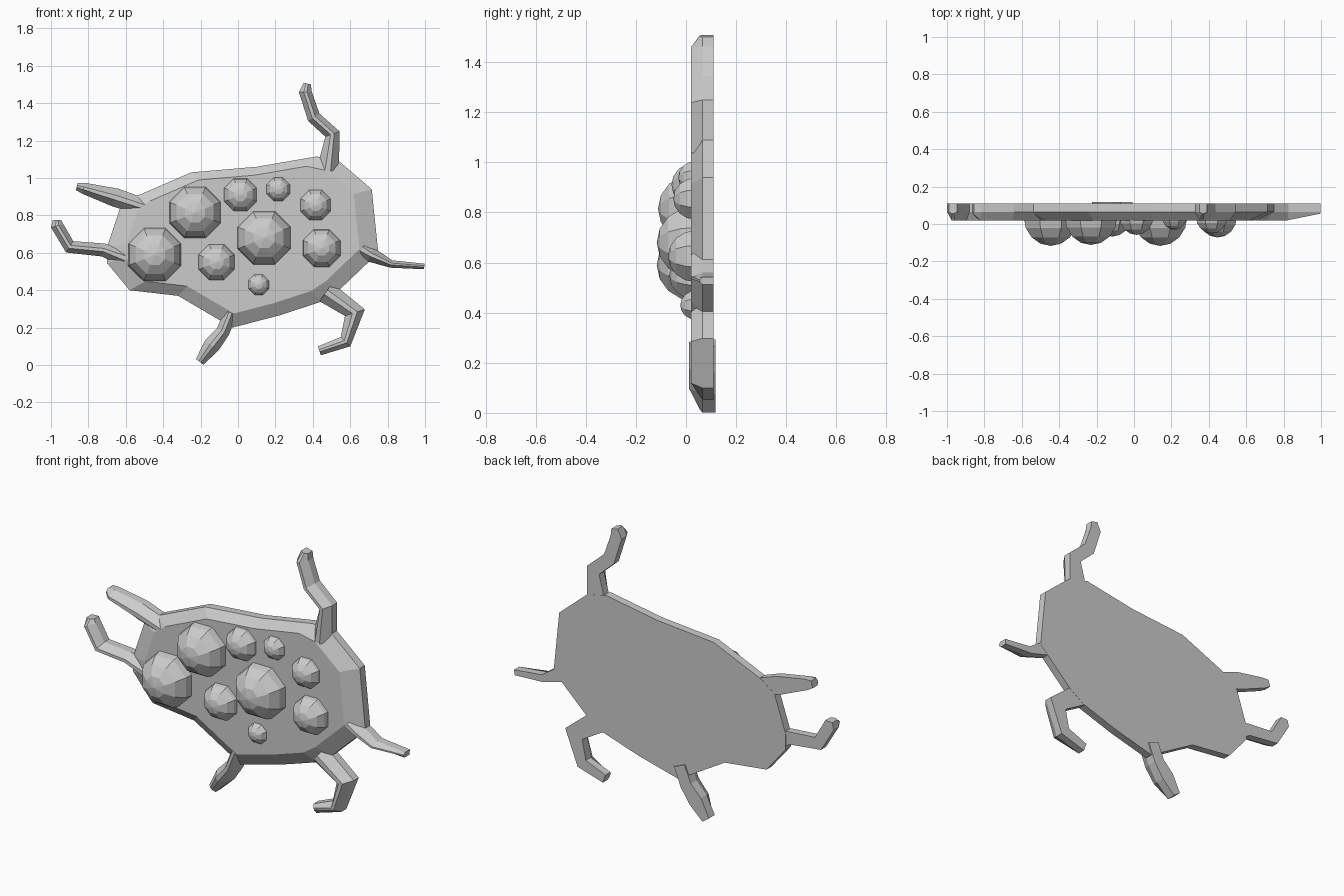
import bpy, bmesh, math
from mathutils import Vector, Matrix

if "Cube" in bpy.data.objects:
    bpy.data.objects.remove(bpy.data.objects["Cube"])

BACK, RIM, FRONT = 0.11, 0.065, 0.02


def finish(bm, name):
    bmesh.ops.recalc_face_normals(bm, faces=bm.faces)
    me = bpy.data.meshes.new(name)
    bm.to_mesh(me)
    bm.free()
    ob = bpy.data.objects.new(name, me)
    bpy.context.collection.objects.link(ob)
    return ob


def loft(name, rings):
    """Skin closed rings of points and cap both ends."""
    bm = bmesh.new()
    loops = [[bm.verts.new(p) for p in r] for r in rings]
    n = len(loops[0])
    for a, b in zip(loops, loops[1:]):
        for i in range(n):
            j = (i + 1) % n
            bm.faces.new((a[i], a[j], b[j], b[i]))
    bm.faces.new(loops[0])
    bm.faces.new(loops[-1])
    return finish(bm, name)


# Flat body plate with a sloped front edge
outline = [(-.55, .90), (-.25, 1.03), (.10, 1.06), (.42, 1.115), (.54, 1.09),
           (.715, .94), (.75, .60), (.54, .40), (.45, .34), (.22, .265),
           (-.03, .20), (-.32, .37), (-.58, .40), (-.70, .545), (-.70, .63),
           (-.63, .84)]
cx, cz = .03, .74


def ring(y, s):
    return [(cx + (x - cx) * s, y, cz + (z - cz) * s) for x, z in outline]


loft("body", [ring(BACK, 1), ring(RIM, 1), ring(FRONT, .86)])


# Bent legs: flat back, ridged front; stations are (x, z, half width)
def leg(name, stations, back=BACK - .001, front=FRONT):
    pts = [Vector((x, z)) for x, z, _ in stations]
    rings = []
    for i, (x, z, w) in enumerate(stations):
        d0 = (pts[i] - pts[max(i - 1, 0)]).normalized()
        d1 = (pts[min(i + 1, len(pts) - 1)] - pts[i]).normalized()
        d = (d0 + d1).normalized()
        n = Vector((-d.y, d.x))
        mitre = w / max(n.dot(Vector((-d1.y, d1.x))), .75) if 0 < i < len(pts) - 1 else w
        ridge = .055 if i == len(pts) - 1 else front
        prof = [(-1, back), (-1, RIM), (-.25, ridge), (.25, ridge), (1, RIM), (1, back)]
        rings.append([(x + n.x * mitre * s, y, z + n.y * mitre * s) for s, y in prof])
    loft(name, rings)


leg("top_leg", [(.48, 1.04, .06), (.505, 1.235, .036), (.405, 1.325, .035),
                (.36, 1.46, .033), (.37, 1.505, .02)])
leg("upper_left_leg", [(-.50, .845, .045), (-.655, .895, .05),
                       (-.825, .945, .03), (-.862, .955, .02)])
leg("lower_left_leg", [(-.60, .57, .05), (-.72, .615, .035), (-.90, .632, .032),
                       (-.967, .745, .033), (-.968, .775, .022)])
leg("right_leg", [(.66, .62, .05), (.71, .59, .04), (.82, .54, .02), (.996, .527, .015)])
leg("lower_right_leg", [(.47, .39, .06), (.625, .28, .045), (.575, .125, .032),
                        (.435, .076, .025)])
leg("lower_left_rear_leg", [(-.04, .28, .035), (-.08, .18, .036),
                            (-.14, .105, .045), (-.205, .017, .025)], .117, .012)

# Faceted domes on the front, flattened where they sink into the plate
bumps = [(-.23, .815, .152), (-.445, .59, .157), (.14, .68, .157),
         (.013, .91, .098), (.215, .94, .071), (.415, .855, .091),
         (.447, .625, .112), (-.115, .55, .107), (.11, .43, .063)]
for k, (x, z, r) in enumerate(bumps):
    bm = bmesh.new()
    bmesh.ops.create_uvsphere(bm, u_segments=8, v_segments=8, radius=r)
    bm.transform(Matrix.Translation((x, .04, z)) @ Matrix.Rotation(math.pi / 2, 4, 'X')
                 @ Matrix.Rotation(math.pi / 8, 4, 'Z'))
    for v in bm.verts:
        v.co.y = min(v.co.y, .085)
    finish(bm, f"bump_{k + 1}")
